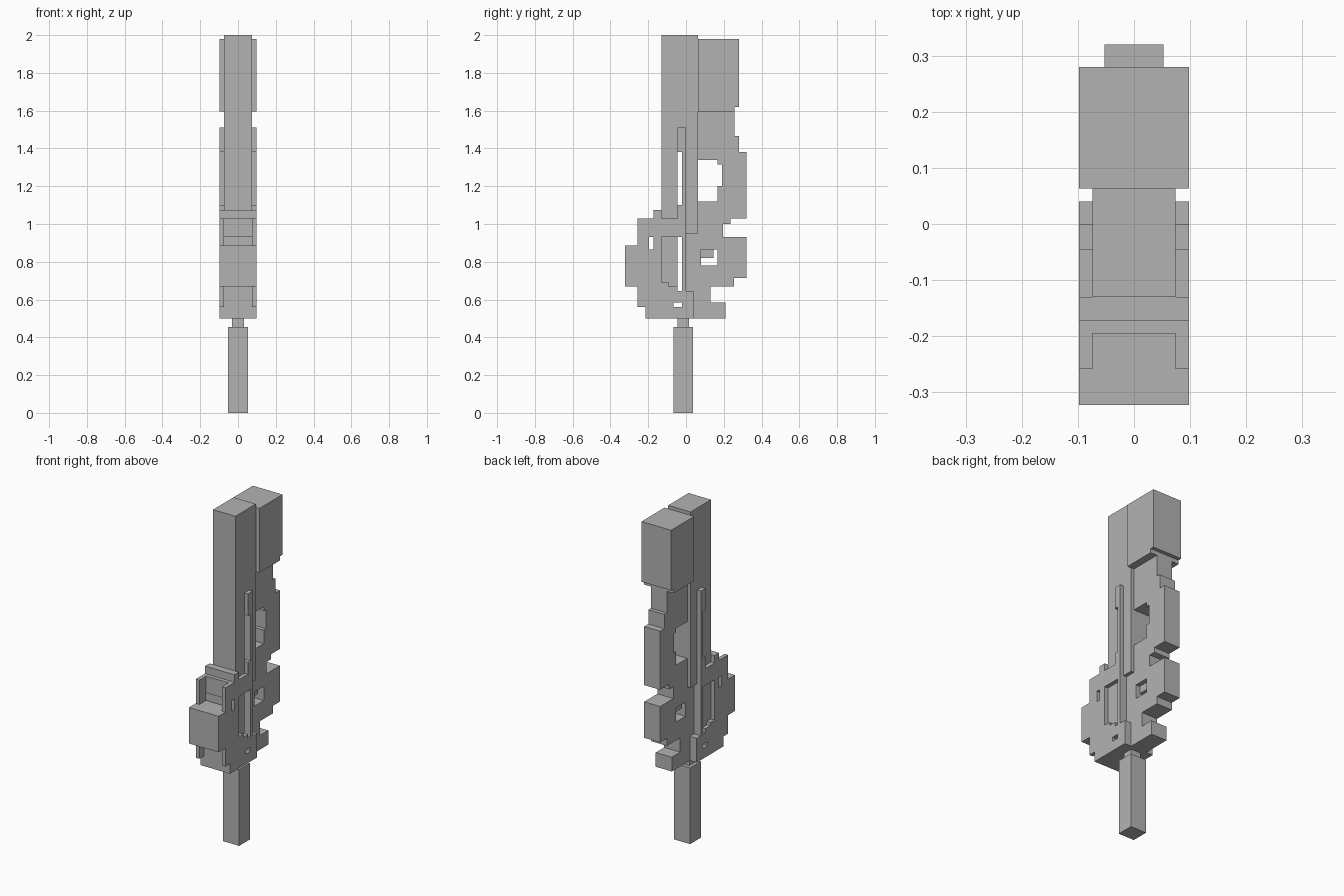
import bpy, bmesh

if "Cube" in bpy.data.objects:
    bpy.data.objects.remove(bpy.data.objects["Cube"])

colour = (.45, .45, .45, 1)
grey = bpy.data.materials.new("plain_grey")
grey.use_nodes = True
grey.diffuse_color = colour
grey.node_tree.nodes["Principled BSDF"].inputs["Base Color"].default_value = colour


def slab(name, half_width, steps):
    """Right-angled side profile, given as alternating y and z stops, extruded across x."""
    following = steps[1:] + steps[:1]
    corners = [(b, a) if index % 2 else (a, b)
               for index, (a, b) in enumerate(zip(steps, following))]
    bm = bmesh.new()
    face = bm.faces.new([bm.verts.new((-half_width, y, z)) for y, z in corners])
    extruded = bmesh.ops.extrude_face_region(bm, geom=[face])["geom"]
    far_side = [item for item in extruded if isinstance(item, bmesh.types.BMVert)]
    bmesh.ops.translate(bm, vec=(half_width * 2, 0, 0), verts=far_side)
    bmesh.ops.recalc_face_normals(bm, faces=bm.faces)
    mesh = bpy.data.meshes.new(name)
    bm.to_mesh(mesh)
    bm.free()
    mesh.materials.append(grey)
    part = bpy.data.objects.new(name, mesh)
    bpy.context.collection.objects.link(part)
    return part


def carve(part, half_width, *steps):
    """Subtract a slab from a part, bake the result and discard the cutter."""
    cutter = slab("cutter", half_width, list(steps))
    cutter.hide_render = True
    modifier = part.modifiers.new("carve", "BOOLEAN")
    modifier.operation = "DIFFERENCE"
    modifier.solver = "EXACT"
    modifier.object = cutter
    bpy.context.view_layer.update()
    evaluated = part.evaluated_get(bpy.context.evaluated_depsgraph_get())
    baked = bpy.data.meshes.new_from_object(evaluated)
    part.modifiers.clear()
    part.data = baked
    bpy.data.objects.remove(cutter)


# Shared half widths across x
wide, middle, thin = .098, .074, .053
through = wide * 2

# Shared depths along y, front to back
nose, cheek, collar, blade_front = -.323, -.258, -.172, -.13
belly, brow = -.215, -.195
slit_front, slit_back, blade_back = -.045, -.02, .063
block_back, rear = .28, .32

# Shared heights
guard_base, slot_base, nose_base, nose_top = .5, .645, .67, .885
slot_top, shoulder, slit_base, slit_top = .93, 1.03, 1.1, 1.38
ledge, tip = 1.595, 2

# Handle and neck
handle_top = .455
slab("handle", thin, [-.065, 0, .037, handle_top])
slab("neck", .032, [slit_front, handle_top, .015, guard_base])

# Blade with its slit, and the tang seen inside the guard
blade = slab("blade", middle, [blade_front, shoulder, 0, .95, blade_back, tip])
carve(blade, through, slit_front, shoulder - .01, slit_back, slit_top)
slab("tang", middle, [blade_front - .01, nose_base - .01, slit_front, slot_top + .01])

# Guard with the tall side strip
guard = slab("guard", wide, [
    belly, guard_base, .04, slot_base, 0, 1.51, slit_front, slit_top,
    slit_back, slit_base, slit_front, shoulder, blade_front, shoulder + .045,
    collar, shoulder, cheek, nose_top, nose, nose_base, cheek, .56])

# Side window around the tang, with a raised front corner
carve(guard, through, slit_front, slot_base, slit_back, slot_top,
      blade_front, .69, -.09, nose_base)

# Small side holes
carve(guard, through, brow, .865, collar, slot_top)
carve(guard, through, -.065, .56, slit_back, .585)

# Recesses between the cheek plates, above and below the nose
carve(guard, middle, nose, nose_top, brow, slit_base)
carve(guard, middle, nose, guard_base, belly, nose_base)

# Stepped spine behind the blade
spine = slab("back_spine", thin, [
    0, guard_base, .21, .585, .13, nose_base, .255, .715, rear, slot_top,
    .195, 1, .235, shoulder, rear, slit_top, block_back, 1.465, .257, ledge])

# Spine openings: tall notched window, and a lower hole with a half-filled corner
window_back = .168
carve(spine, through, 0, 1.12, window_back, 1.2, .19, 1.315, window_back, 1.34)
carve(spine, through, .08, .78, window_back, .865)
slab("hole_insert", thin / 2, [.075, .82, .145, .87])

# Heavy upper block with a thin ledge beneath
slab("upper_block", wide, [blade_back, ledge, .257, 1.62, block_back, 1.98])
